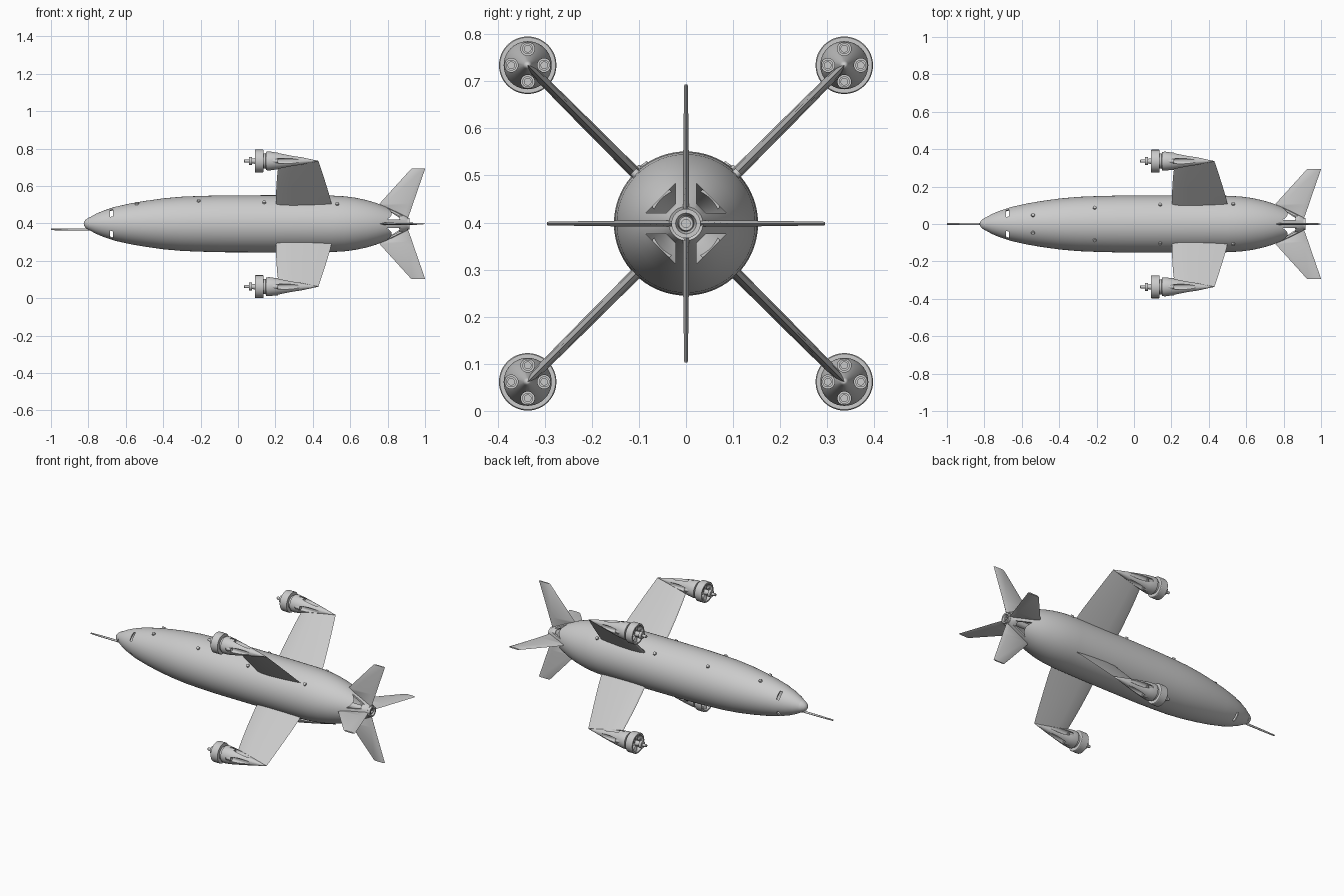
import bpy, bmesh
from math import sin, cos, pi, radians
from mathutils import Vector, Matrix

if "Cube" in bpy.data.objects:
    bpy.data.objects.remove(bpy.data.objects["Cube"])

AXIS_Z = 0.398
OFF = 0.336


def finish(name, bm, loc=(0, 0, AXIS_Z)):
    bmesh.ops.remove_doubles(bm, verts=bm.verts, dist=1e-5)
    bmesh.ops.recalc_face_normals(bm, faces=bm.faces)
    me = bpy.data.meshes.new(name)
    bm.to_mesh(me)
    bm.free()
    ob = bpy.data.objects.new(name, me)
    ob.location = loc
    bpy.context.collection.objects.link(ob)
    return ob


def skin(bm, rings, caps=False):
    # Bridge successive closed rings of points
    vs = [[bm.verts.new(p) for p in r] for r in rings]
    n = len(rings[0])
    for a, b in zip(vs, vs[1:]):
        for i in range(n):
            j = (i + 1) % n
            bm.faces.new((a[i], a[j], b[j], b[i]))
    if caps:
        bm.faces.new(vs[0][::-1])
        bm.faces.new(vs[-1])


def lathe(bm, profile, segs=32, y=0, z=0):
    # Revolve (x, radius) points around an axis parallel to x
    skin(bm, [[(x, y + r * cos(2 * pi * i / segs), z + r * sin(2 * pi * i / segs))
               for i in range(segs)] for x, r in profile])


def panel(name, stations, angle, section):
    # Loft a wing along a radial direction: (radius, x lead, x trail, half thickness)
    d = Vector((0, cos(angle), sin(angle)))
    n = Vector((0, -sin(angle), cos(angle)))
    loop = section + [(u, -t) for u, t in section[-2:0:-1]]
    bm = bmesh.new()
    skin(bm, [[Vector((a + u * (b - a), 0, 0)) + d * r + n * (t * h) for u, t in loop]
              for r, a, b, h in stations], True)
    return finish(name, bm)


def cut(ob, cutter):
    # Apply a boolean and discard the cutter
    m = ob.modifiers.new("cut", 'BOOLEAN')
    m.object = cutter
    m.solver = 'EXACT'
    cutter.hide_render = True
    dg = bpy.context.evaluated_depsgraph_get()
    dg.update()
    me = bpy.data.meshes.new_from_object(ob.evaluated_get(dg))
    ob.modifiers.clear()
    ob.data = me
    bpy.data.objects.remove(cutter)


# Hollow fuselage shell
outer = [(-.82, 0), (-.818, .014), (-.808, .024), (-.79, .036), (-.76, .053), (-.72, .07),
         (-.66, .09), (-.58, .108), (-.5, .122), (-.4, .136), (-.3, .145), (-.2, .149),
         (-.08, .152), (.2, .153), (.5, .151), (.57, .147), (.63, .139), (.69, .126),
         (.74, .111), (.79, .091), (.84, .068), (.88, .048), (.905, .036)]
inner = [(x - .004, max(r - .009, 0)) for x, r in outer[:2:-1]] + [(-.80, 0)]
bm = bmesh.new()
lathe(bm, outer + inner, 72)
body = finish("fuselage", bm)

# Tail outlets and nose inlets cut through the shell on the diagonals
bm = bmesh.new()
slot = [(.022, .042), (.022, .086), (.086, .022), (.042, .022)]
for sy in (-1, 1):
    for sz in (-1, 1):
        skin(bm, [[(x, sy * a, sz * b) for a, b in slot] for x in (.72, 1.0)], True)
        rot = Matrix.Rotation(pi / 4 * sy * sz, 4, 'X')
        bmesh.ops.create_cube(bm, size=1, matrix=Matrix.Translation((-.677, sy * .06, sz * .06))
                              @ rot @ Matrix.Diagonal((.016, .05, .052, 1)))
cut(body, finish("slot_cutter", bm))

# Central tail pipe
bm = bmesh.new()
lathe(bm, [(.74, 0), (.74, .018), (.86, .018), (.87, .031), (.918, .031), (.918, .022),
           (.90, .017), (.912, .015), (.912, .009), (.89, .009), (.89, 0)])
finish("tail_pipe", bm)

# Nose cap and air data probe
bm = bmesh.new()
lathe(bm, [(-.825, 0), (-.823, .010), (-.815, .0215), (-.80, .032), (-.79, .0365), (-.788, 0)], 48)
finish("nose_cap", bm)
bm = bmesh.new()
lathe(bm, [(-1, 0), (-1, .004), (-.93, .0055), (-.76, .0065), (-.76, 0)], 12, z=-.030)
finish("nose_probe", bm)

# Diagonal wings
airfoil = [(0, 0), (.02, .45), (.1, .85), (.3, 1), (.6, .75), (.85, .35), (1, 0)]
wing = [(.12, .203, .505, .0125), (.2, .203, .492, .012), (.28, .205, .475, .0115),
        (.36, .209, .457, .011), (.42, .214, .443, .010), (.474, .222, .43, .009)]
fin_section = [(0, 0), (.15, 1), (.85, 1), (1, 0)]
fin = [(.02, .882, .905, .006), (.095, .765, .932, .0065), (.108, .757, .936, .0065),
       (.29, .922, .999, .004), (.295, .928, 1.0, .0035)]
for k in range(4):
    panel(f"wing_{k + 1}", wing, radians(45 + 90 * k), airfoil)
    panel(f"tail_fin_{k + 1}", fin, radians(90 * k), fin_section)

# Engine pod with scalloped recesses for the exhausts
bm = bmesh.new()
lathe(bm, [(.12, 0), (.12, .040), (.148, .040), (.150, .049), (.165, .051), (.20, .047),
           (.26, .036), (.33, .022), (.39, .009), (.432, 0)], 40)
pod = finish("engine_pod", bm)
spots = [(.035 * cos(pi / 2 * k), .035 * sin(pi / 2 * k)) for k in range(4)]
bm = bmesh.new()
for y, z in spots:
    lathe(bm, [(.185, 0), (.185, .0145), (.45, .0145), (.45, 0)], 24, y, z)
cut(pod, finish("scallop_cutter", bm))

# Exhaust pipes
bm = bmesh.new()
for y, z in spots:
    lathe(bm, [(.16, 0), (.16, .0115), (.215, .0115), (.215, .007), (.19, .007), (.19, 0)], 20, y, z)
pipes = finish("exhaust_pipes", bm)

# Duct ring
bm = bmesh.new()
ring = [(.09, .050), (.09, .059), (.093, .061), (.133, .061), (.136, .059), (.136, .034),
        (.131, .034), (.131, .050), (.09, .050)]
lathe(bm, ring, 48)
duct = finish("duct_ring", bm)

# Fan hub, shaft and blades
bm = bmesh.new()
lathe(bm, [(.032, 0), (.032, .006), (.035, .0085), (.058, .0085), (.058, .021), (.074, .021),
           (.074, .012), (.095, .016), (.13, .016), (.13, 0)], 24)
for k in range(8):
    bmesh.ops.create_cube(bm, size=1, matrix=Matrix.Rotation(pi / 4 * k, 4, 'X')
                          @ Matrix.Translation((.108, 0, .032)) @ Matrix.Rotation(.6, 4, 'Z')
                          @ Matrix.Diagonal((.004, .018, .038, 1)))
fan = finish("fan", bm)

# Repeat the engine on every wing tip
for k, (sy, sz) in enumerate([(-1, -1), (-1, 1), (1, -1), (1, 1)]):
    for part in (pod, pipes, duct, fan):
        ob = part if k == 0 else bpy.data.objects.new(f"{part.name}_{k + 1}", part.data)
        if k:
            bpy.context.collection.objects.link(ob)
        ob.location = (0, sy * OFF, AXIS_Z + sz * OFF)

# Small ports on the upper hull
for i, (x, y, z) in enumerate([(-.54, .047, .106), (-.21, .086, .121), (.14, .102, .113), (.53, .106, .105)]):
    for s in (-1, 1):
        bm = bmesh.new()
        d = Vector((0, s * y, z)).normalized()
        q = d.to_track_quat('Z', 'Y').to_matrix().to_4x4()
        bmesh.ops.create_cone(bm, cap_ends=True, segments=16, radius1=.011, radius2=.009, depth=.016,
                              matrix=Matrix.Translation((x, s * y, z)) @ q)
        finish(f"hull_port_{i + 1}_{'left' if s > 0 else 'right'}", bm)

# Smooth shading with sharp edges kept
for ob in bpy.data.objects:
    ob.select_set(True)
bpy.context.view_layer.objects.active = body
bpy.ops.object.shade_smooth_by_angle(angle=radians(30))
